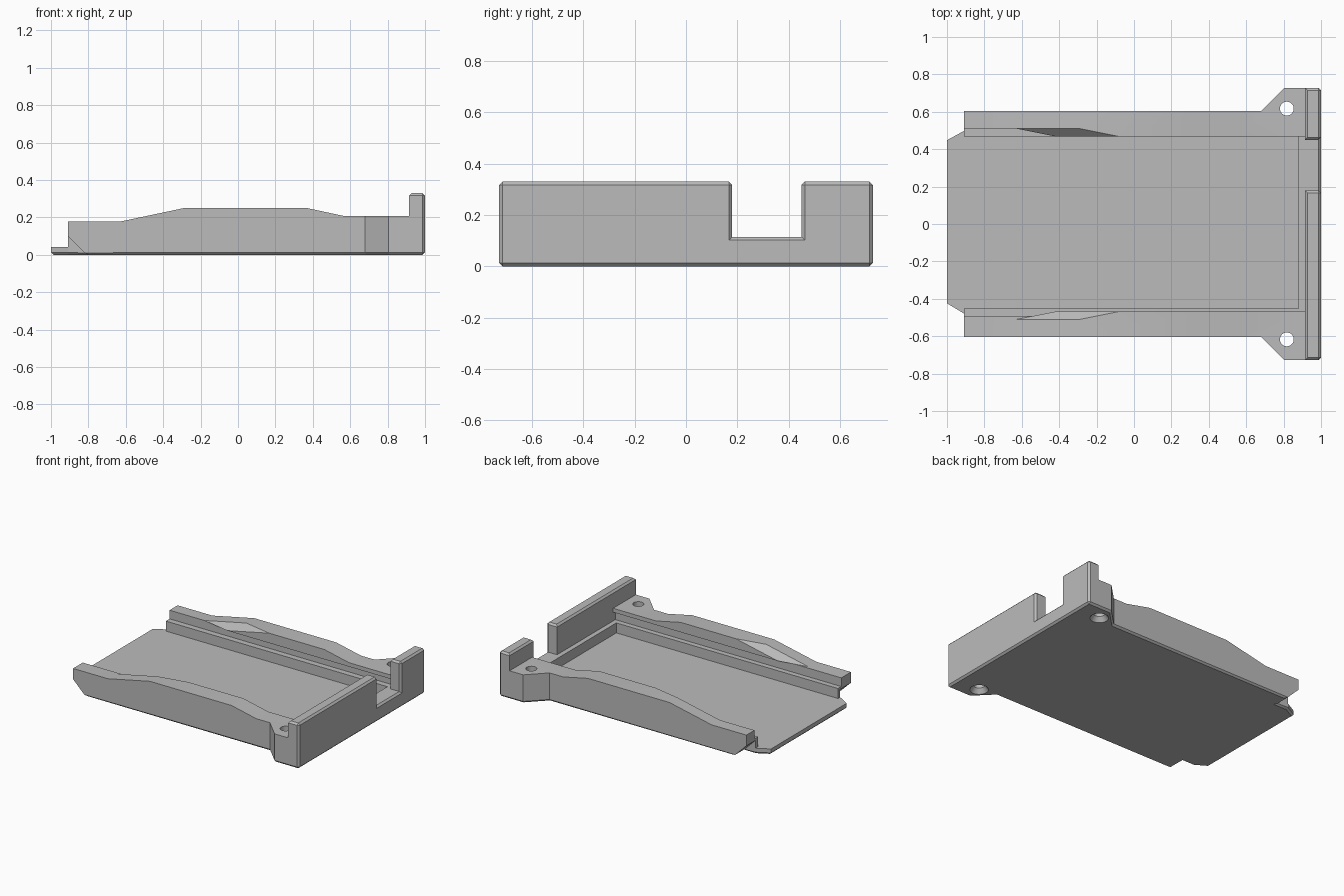
import bpy, bmesh, math
from mathutils import Vector

cube = bpy.data.objects.get("Cube")
if cube:
    bpy.data.objects.remove(cube, do_unlink=True)

grey = bpy.data.materials.new("plain_grey")
grey.use_nodes = True
colour = (0.5, 0.5, 0.5, 1)
grey.diffuse_color = colour
grey.node_tree.nodes["Principled BSDF"].inputs["Base Color"].default_value = colour


def finish(name, bm):
    bmesh.ops.recalc_face_normals(bm, faces=bm.faces)
    mesh = bpy.data.meshes.new(name)
    bm.to_mesh(mesh)
    bm.free()
    mesh.materials.append(grey)
    obj = bpy.data.objects.new(name, mesh)
    bpy.context.collection.objects.link(obj)
    return obj


def prism(name, points, low, high, axis="z", shear=0):
    """Extrude a 2D outline along z (xy points) or y (xz points)."""
    bm = bmesh.new()
    place = (lambda u, v, h: (u, v, h)) if axis == "z" else (lambda u, v, h: (u, h, v))
    bottom = [bm.verts.new(place(u, v, low)) for u, v in points]
    top = [bm.verts.new(place(u + shear, v, high)) for u, v in points]
    bm.faces.new(bottom)
    bm.faces.new(top)
    n = len(points)
    for i in range(n):
        j = (i + 1) % n
        bm.faces.new((bottom[i], bottom[j], top[j], top[i]))
    return finish(name, bm)


def box(name, x0, x1, y0, y1, z0, z1):
    return prism(name, [(x0, y0), (x1, y0), (x1, y1), (x0, y1)], z0, z1)


def combine(target, other, operation):
    mod = target.modifiers.new("combine", "BOOLEAN")
    mod.operation, mod.solver, mod.object = operation, "EXACT", other
    bpy.context.view_layer.objects.active = target
    with bpy.context.temp_override(object=target, active_object=target):
        bpy.ops.object.modifier_apply(modifier=mod.name)
    bpy.data.objects.remove(other, do_unlink=True)


END = 0.915      # inner face of the end plate
LEDGE = 0.115    # top of the lower rails
SLOT = 0.178     # ceiling of the side grooves

# Side wall silhouette across the whole width
tray = prism("tray_body", [(-0.81, 0), (-0.91, 0.1), (-0.91, SLOT), (-0.63, SLOT),
                           (-0.29, 0.25), (0.37, 0.25), (0.57, 0.207), (0.97, 0.207),
                           (0.97, 0)], -0.603, 0.603, "y")

# Rails, insertion tongue, mounting ears and end plate
combine(tray, box("rail_core", -0.91, 0.5, -0.478, 0.497, 0, LEDGE), "UNION")
combine(tray, prism("tongue", [(-1, -0.424), (-1, 0.448), (-0.91, 0.497), (-0.5, 0.497),
                               (-0.5, -0.478), (-0.91, -0.478)], 0, 0.042), "UNION")
combine(tray, prism("ears", [(0.68, 0.603), (0.805, 0.728), (1, 0.728), (1, -0.728),
                             (0.805, -0.728), (0.68, -0.603)], 0, 0.207), "UNION")
combine(tray, box("end_plate", END, 1, -0.728, 0.728, 0, 0.33), "UNION")

# Floor recess, side grooves, open top and plate notch
combine(tray, box("recess", -1.2, 0.88, -0.453, 0.467, 0.042, 1), "DIFFERENCE")
combine(tray, box("groove", -1.2, END, -0.491, 0.51, LEDGE, SLOT), "DIFFERENCE")
combine(tray, box("opening", -1.2, END, -0.467, 0.467, LEDGE, 1), "DIFFERENCE")
combine(tray, box("notch", 0.88, 1.2, 0.18, 0.45, LEDGE, 1), "DIFFERENCE")

# Slanted lead-in facets at the start of both overhangs
rise = 0.1
run = rise * 0.34 / (0.25 - SLOT)
for side in (1, -1):
    outline = [(-0.68, 0.52), (-0.38, 0.46), (-0.38, 0.4), (-1.6, 0.4), (-1.6, 0.52)]
    combine(tray, prism("lead_in", [(x, y * side) for x, y in outline],
                        SLOT, SLOT + rise, shear=run), "DIFFERENCE")

# Chamfer the underside outline, the plate top and the plate's outer face
bm = bmesh.new()
bm.from_mesh(tray.data)
bmesh.ops.remove_doubles(bm, verts=bm.verts, dist=0.0005)
bmesh.ops.dissolve_limit(bm, angle_limit=0.01, verts=bm.verts, edges=bm.edges)


def wants_chamfer(edge):
    if len(edge.link_faces) != 2 or edge.calc_face_angle(0) < 0.1:
        return False
    ends = [v.co for v in edge.verts]
    return (all(c.z < 0.001 for c in ends) or all(c.z > 0.32 for c in ends)
            or all(c.x > 0.995 for c in ends))


bmesh.ops.bevel(bm, geom=[e for e in bm.edges if wants_chamfer(e)], offset=0.013,
                offset_type="OFFSET", segments=1, affect="EDGES", clamp_overlap=True)
bmesh.ops.recalc_face_normals(bm, faces=bm.faces)
bm.to_mesh(tray.data)
bm.free()


# Screw holes, countersunk from below
def drill(x, y, r_low, r_high, z0, z1):
    bm = bmesh.new()
    bmesh.ops.create_cone(bm, cap_ends=True, segments=32, radius1=r_low,
                          radius2=r_high, depth=z1 - z0)
    bmesh.ops.translate(bm, verts=bm.verts, vec=Vector((x, y, (z0 + z1) / 2)))
    combine(tray, finish("drill", bm), "DIFFERENCE")


for side in (1, -1):
    drill(0.817, 0.617 * side, 0.037, 0.037, -0.1, 0.4)
    drill(0.817, 0.617 * side, 0.065, 0.036, -0.005, 0.035)

# Flat faces with smooth hole walls
bpy.context.view_layer.objects.active = tray
tray.select_set(True)
bpy.ops.object.shade_smooth_by_angle(angle=math.radians(20))
